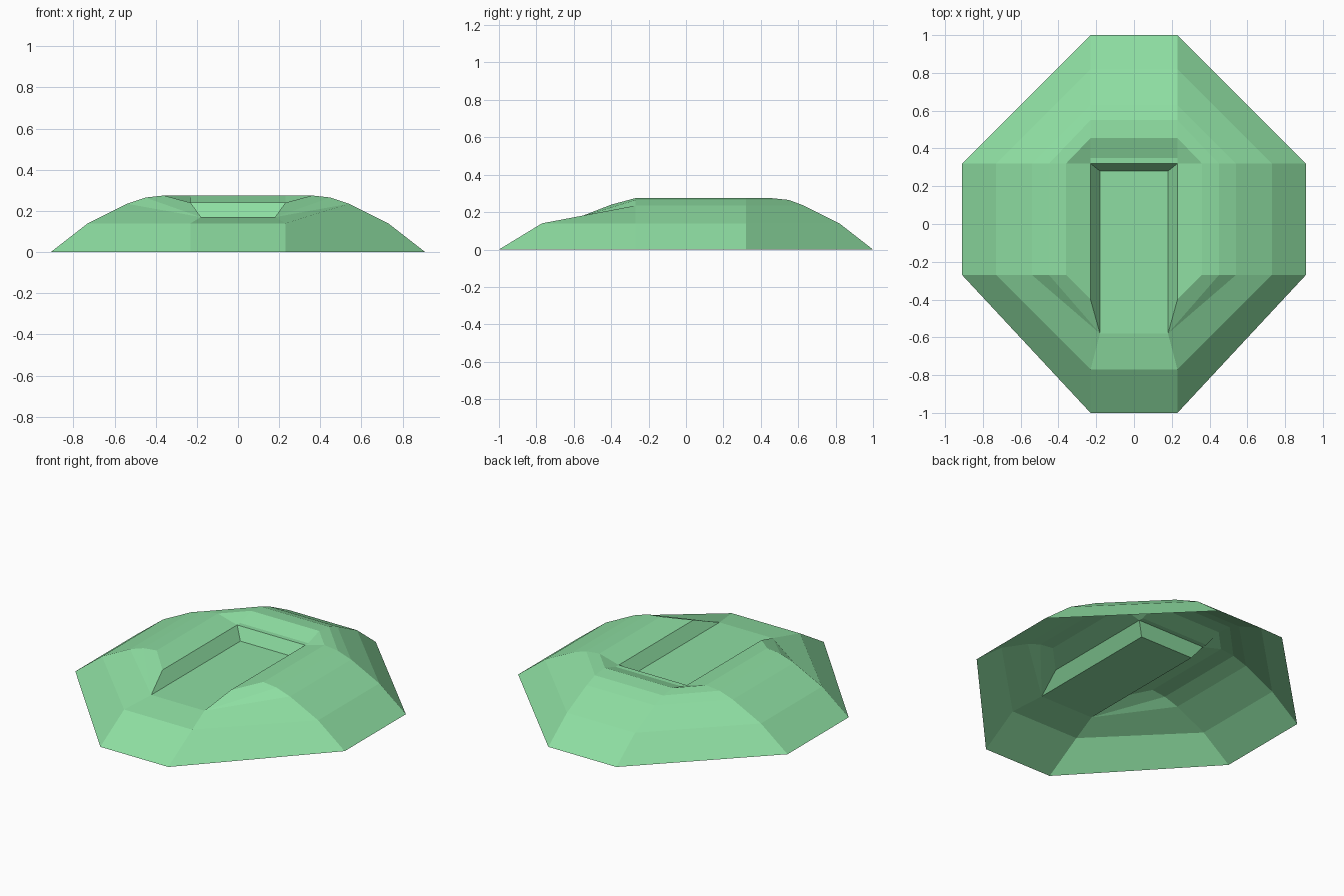
import bpy, bmesh

if "Cube" in bpy.data.objects:
    bpy.data.objects.remove(bpy.data.objects["Cube"])

# Ring profile of the mound: heights, side half widths, back distances (rim to trench floor)
heights = [0, .14, .235, .265, .275, .24, .24, .17]
side_x = [.91, .73, .54, .45, .36, .23, .23, .18]
back_y = [1, .82, .63, .55, .455, .35, .32, .28]

# Right-hand corner columns, back to front
back = [(.23 if i < 7 else .18, y, z) for i, (y, z) in enumerate(zip(back_y, heights))]
rear_side = [(x, .32 if i < 7 else .28, z) for i, (x, z) in enumerate(zip(side_x, heights))]
fore_side = [(x, -.27, z) for x, z in zip(side_x, heights)]
mouth, lip = (.18, -.58, .17), (.23, -.40, .24)
front = [(.23, -1, 0), (.23, -.77, .14), mouth, mouth, lip, lip, lip, mouth]

bm = bmesh.new()
cache = {}


def vert(p):
    key = tuple(round(c, 4) for c in p)
    if key not in cache:
        cache[key] = bm.verts.new(key)
    return cache[key]


def face(points):
    vs = list(dict.fromkeys(vert(p) for p in points))
    if len(vs) > 2:
        bm.faces.new(vs)


def flip(column):
    return [(-x, y, z) for x, y, z in column]


def bridge(a, b, rows):
    for i in range(rows):
        face([b[i], a[i], a[i + 1], b[i + 1]])


# Slopes and trench walls on both sides
right = [back, rear_side, fore_side, front]
left = [flip(c) for c in reversed(right)]
for half in (right, left):
    for a, b in zip(half, half[1:]):
        bridge(a, b, 7)

# Front ramp stops at the trench mouth, back slope runs down to the floor
bridge(front, flip(front), 2)
bridge(flip(back), back, 7)

# Trench floor
for a, b in ((back, fore_side), (fore_side, front)):
    face([b[7], a[7], flip(a)[7], flip(b)[7]])

mesh = bpy.data.meshes.new("earth_mound")
bm.to_mesh(mesh)
bm.free()
mound = bpy.data.objects.new("earth_mound", mesh)
bpy.context.collection.objects.link(mound)

green = bpy.data.materials.new("green")
green.diffuse_color = (.27, .73, .36, 1)
green.use_nodes = True
green.node_tree.nodes["Principled BSDF"].inputs["Base Color"].default_value = green.diffuse_color
mesh.materials.append(green)
